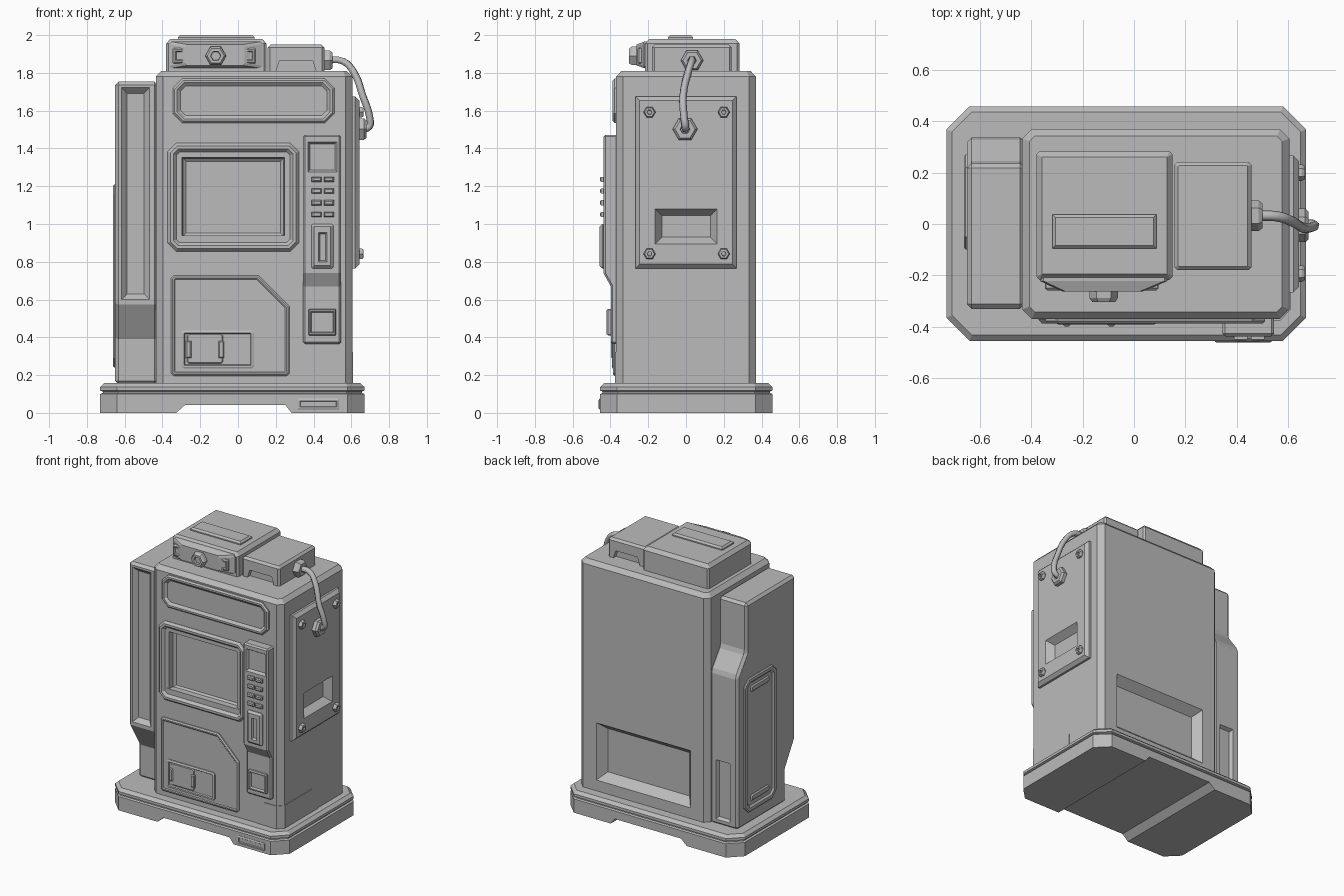
import bpy, bmesh, math
from mathutils import Vector

if "Cube" in bpy.data.objects:
    bpy.data.objects.remove(bpy.data.objects["Cube"])

grey = bpy.data.materials.new("plain_grey")
grey.use_nodes = True
GREY = (0.5, 0.5, 0.5, 1)
grey.diffuse_color = GREY
grey.node_tree.nodes["Principled BSDF"].inputs["Base Color"].default_value = GREY

# Each plane maps (across, up, outward) to model space
PLANES = {
    "front": lambda u, v, h: (u, -h, v),
    "back": lambda u, v, h: (u, h, v),
    "right": lambda u, v, h: (h, u, v),
    "left": lambda u, v, h: (-h, u, v),
    "top": lambda u, v, h: (u, v, h),
}


def loft(name, plane, loops, bevel=0):
    """Closed solid skinned through matching (points, height) loops."""
    bm = bmesh.new()
    place = PLANES[plane]
    rings = [[bm.verts.new(place(u, v, h)) for u, v in pts] for pts, h in loops]
    n = len(rings[0])
    bm.faces.new(rings[0])
    bm.faces.new(rings[-1])
    for a, b in zip(rings, rings[1:]):
        for i in range(n):
            j = (i + 1) % n
            bm.faces.new((a[i], a[j], b[j], b[i]))
    bmesh.ops.remove_doubles(bm, verts=bm.verts, dist=1e-5)
    bmesh.ops.recalc_face_normals(bm, faces=bm.faces)
    if bevel:
        sharp = [e for e in bm.edges if e.calc_face_angle(0) > 0.6]
        bmesh.ops.bevel(bm, geom=sharp, offset=bevel, segments=1,
                        affect="EDGES", clamp_overlap=True)
    mesh = bpy.data.meshes.new(name)
    bm.to_mesh(mesh)
    bm.free()
    mesh.materials.append(grey)
    ob = bpy.data.objects.new(name, mesh)
    bpy.context.scene.collection.objects.link(ob)
    return ob


def outline(rect, c, d=0):
    """Rectangle with cut corners (bl, br, tr, tl), inset by d."""
    x0, x1, y0, y1 = rect[0] + d, rect[1] - d, rect[2] + d, rect[3] - d
    c = c if isinstance(c, tuple) else (c,) * 4
    a, b, e, f = (max(0, k - 0.586 * d) for k in c)
    return [(x0 + a, y0), (x1 - b, y0), (x1, y0 + b), (x1, y1 - e),
            (x1 - e, y1), (x0 + f, y1), (x0, y1 - f), (x0, y0 + a)]


def relief(name, plane, rect, c, steps):
    return loft(name, plane, [(outline(rect, c, d), h) for d, h in steps])


def prism(name, plane, pts, h0, h1, bevel=0):
    return loft(name, plane, [(pts, h0), (pts, h1)], bevel)


def block(name, plane, rect, h0, h1, edge=0.01, c=0):
    return relief(name, plane, rect, c, [(0, h0), (0, h1 - edge), (edge, h1)])


def nut(name, plane, u, v, r, h0, h1, hole=0.5):
    def ring(k):
        return [(u + k * math.cos(i * math.pi / 3), v + k * math.sin(i * math.pi / 3))
                for i in range(6)]
    mid = h1 - (h1 - h0) * 0.3
    return loft(name, plane, [(ring(r), h0), (ring(r), mid), (ring(r * 0.8), h1),
                              (ring(r * hole), h1), (ring(r * hole * 0.9), mid)])


def cut(ob, cutter):
    cutter.hide_render = True
    m = ob.modifiers.new("cut", "BOOLEAN")
    m.operation, m.solver, m.object = "DIFFERENCE", "EXACT", cutter
    dg = bpy.context.evaluated_depsgraph_get()
    mesh = bpy.data.meshes.new_from_object(ob.evaluated_get(dg))
    ob.modifiers.clear()
    ob.data = mesh
    bpy.data.objects.remove(cutter)


def recess(ob, plane, rect, surface, depth, slope, c=0):
    cut(ob, relief("cutter", plane, rect, c,
                   [(-slope, surface + depth), (0, surface), (slope, surface - depth)]))


# Plinth with a groove and a channel underneath
base = relief("base", "top", (-.73, .67, -.455, .458), .09,
              [(0, 0), (0, .1), (.014, .105), (.014, .113), (0, .118), (0, .137), (.022, .157)])
cut(base, prism("cutter", "front", [(-.35, -.02), (-.28, .042), (.25, .042), (.3, -.02)], -1, 1))
relief("base_plate", "front", (.315, .535, .018, .075), .004,
       [(0, .44), (0, .458), (.006, .462), (.012, .462), (.016, .456)])

# Main cabinet
body = relief("cabinet", "top", (-.435, .605, -.37, .37), .037,
              [(0, .15), (0, 1.78), (.028, 1.81)])
recess(body, "back", (-.295, .46, .235, .65), .37, .06, .05)
cut(body, prism("cutter", "front", outline((-.32, .27, .94, 1.36), 0), .27, .5))
cut(body, prism("cutter", "right", outline((-.18, .18, .88, 1.1), 0), .52, .7))

# Sign and screen on the front
relief("sign_frame", "front", (-.345, .51, 1.535, 1.77), .05,
       [(0, .36), (0, .378), (.01, .388), (.022, .388), (.04, .373)])
relief("screen_frame", "front", (-.372, .322, .855, 1.428), .045,
       [(0, .26), (0, .372), (.014, .388), (.03, .388), (.05, .366), (.075, .366),
        (.08, .33), (.098, .315)])

# Dispenser flap and its door
relief("dispenser_panel", "front", (-.355, .272, .195, .727), (.015, .015, .163, .015),
       [(0, .36), (0, .378), (.008, .386), (.016, .386), (.022, .381)])
relief("dispenser_door", "front", (-.3, .085, .235, .437), .012,
       [(0, .36), (0, .388), (.008, .392), (.015, .392), (.02, .384)])
block("door_flap", "front", (-.27, -.08, .26, .42), .37, .39, .006, .01)
for x in (-.262, -.088):
    block("door_pull", "front", (x - .015, x + .015, .29, .38), .37, .398, .006)

# Control column with payment parts
column = prism("control_column", "right",
               [(-.34, .365), (-.398, .365), (-.398, .67), (-.437, .74), (-.437, 1.472), (-.34, 1.472)],
               .345, .545, .01)
recess(column, "front", (.37, .525, 1.275, 1.435), .437, .02, .012)
for row in range(4):
    for x in (.39, .455):
        z = 1.037 + row * .062
        block("key", "front", (x, x + .052, z, z + .027), .42, .455, .006)
reader = block("card_reader", "front", (.388, .505, .765, 1.0), .42, .457, .014, .008)
recess(reader, "front", (.427, .47, .8, .955), .457, .016, .008)
relief("coin_tray", "front", (.372, .52, .41, .55), .004,
       [(0, .38), (0, .412), (.006, .42), (.012, .42), (.018, .404)])

# Corner guard wrapping the front edge
prism("guard_front", "front", [(.415, .15), (.57, .15), (.57, .322), (.475, .322), (.415, .27)], .36, .375)
prism("guard_side", "right", [(-.333, .15), (.045, .15), (.045, .27), (-.02, .322), (-.333, .322)], .59, .61)
prism("guard_corner", "top", [(.57, -.375), (.61, -.333), (.55, -.333)], .15, .322)

# Side service panel with bolts
panel = block("service_panel", "right", (-.267, .267, .765, 1.675), .58, .642, .022)
recess(panel, "right", (-.163, .165, .895, 1.08), .642, .05, .036)
for y in (-.193, .2):
    for z in (.842, 1.592):
        nut("bolt", "right", y, z, .032, .63, .665, .4)

# Side tower
tower = prism("side_tower", "right",
              [(-.22, .15), (.337, .15), (.337, 1.26), (.235, 1.4), (.235, 1.755),
               (-.33, 1.755), (-.33, .575), (-.22, .39)], -.65, -.425, .018)
recess(tower, "front", (-.617, -.468, .6, 1.722), .33, .03, .03)
recess(tower, "back", (-.59, -.475, .19, .62), .337, .025, .012)
relief("tower_hatch", "left", (-.1, .27, .24, 1.21), .05,
       [(0, .63), (0, .655), (.008, .662), (.03, .662), (.042, .651)])
for z in (.31, 1.1):
    block("hatch_grip", "left", (-.02, .19, z, z + .045), .64, .66, .008, .01)

# Top housing
relief("housing", "top", (-.38, .15, -.217, .283), .012,
       [(0, 1.8), (0, 1.955), (.022, 1.98)])
block("housing_plate", "top", (-.317, .087, -.095, .037), 1.97, 2.0, .012)
loft("sensor_bar", "front", [(outline((-.365, .13, 1.825, 1.965), .012), .2),
                             (outline((-.365, .13, 1.825, 1.965), .012), .222),
                             (outline((-.28, .035, 1.84, 1.95), .012), .262)])
for x in (-.347, .005):
    relief("sensor_box", "front", (x, x + .09, 1.85, 1.932), .004,
           [(0, .21), (0, .25), (.008, .258), (.016, .258), (.022, .25)])
nut("sensor_nut", "front", -.118, 1.89, .056, .25, .303)

# Connector box with arched feet
box = relief("connector_box", "top", (.157, .457, -.18, .242), .012,
             [(0, 1.8), (0, 1.935), (.015, 1.95)])
for side, face in (("front", .18), ("back", .242)):
    cut(box, prism("cutter", side, [(.195, 1.79), (.42, 1.79), (.395, 1.866), (.22, 1.866)],
                   face - .03, face + .05))

# Hose and its fittings
nut("hose_fitting_top", "right", .032, 1.866, .06, .45, .5, .4)
nut("hose_fitting_side", "right", -.005, 1.502, .066, .635, .68, .4)
curve = bpy.data.curves.new("hose", "CURVE")
curve.dimensions = "3D"
curve.bevel_depth, curve.bevel_resolution, curve.resolution_u = .02, 1, 4
curve.use_fill_caps = True
path = [(.46, .032, 1.866), (.555, .03, 1.862), (.615, .01, 1.8), (.66, -.015, 1.68),
        (.697, -.01, 1.565), (.695, -.003, 1.515), (.64, -.005, 1.5)]
spline = curve.splines.new("BEZIER")
spline.bezier_points.add(len(path) - 1)
for p, co in zip(spline.bezier_points, path):
    p.co = Vector(co)
    p.handle_left_type = p.handle_right_type = "AUTO"
curve.materials.append(grey)
bpy.context.scene.collection.objects.link(bpy.data.objects.new("hose", curve))
